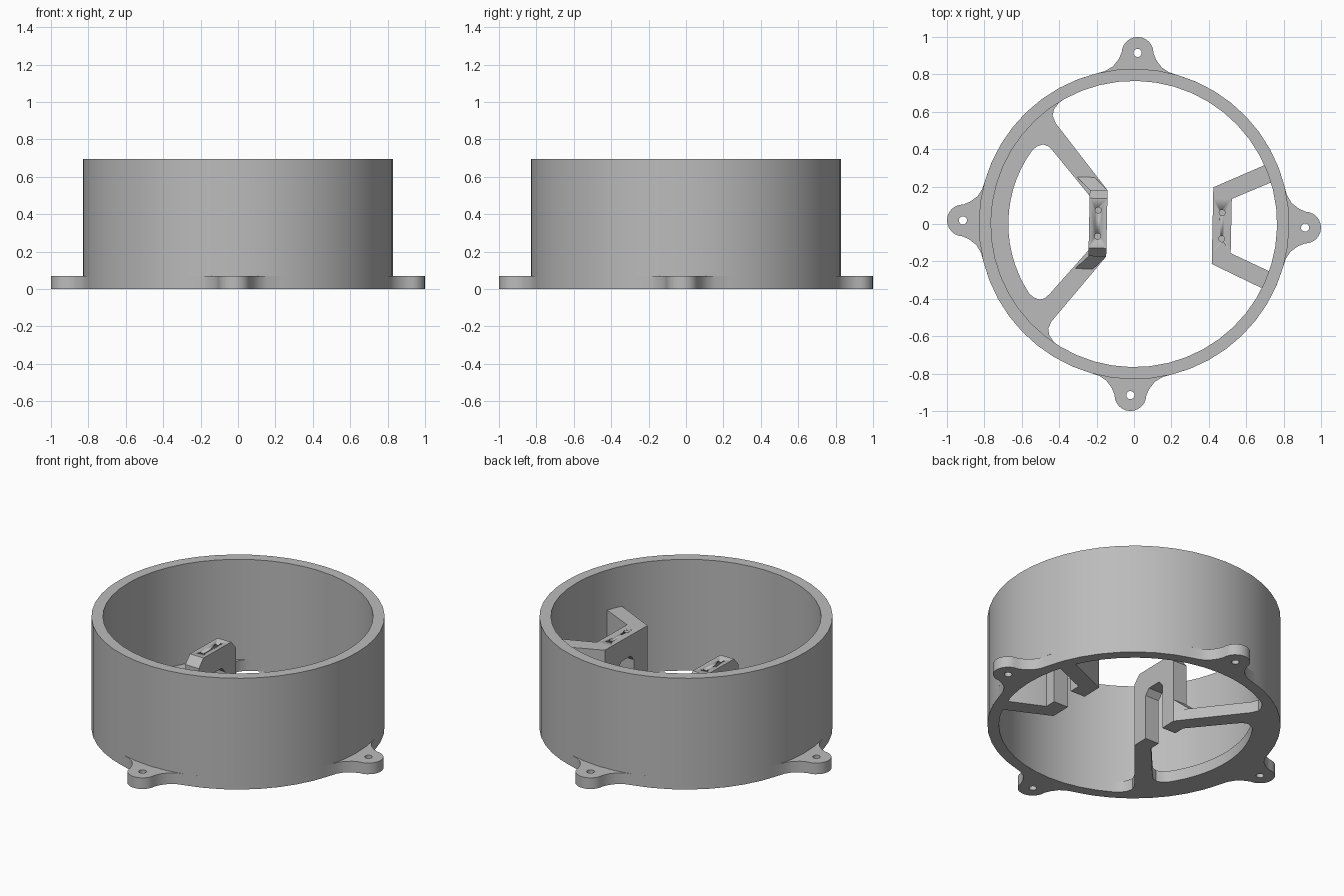
import bpy, bmesh
from math import radians, sin, cos, pi
from mathutils import Matrix, Vector

if "Cube" in bpy.data.objects:
    bpy.data.objects.remove(bpy.data.objects["Cube"])

SEG = 48
OUTER, INNER, FLOOR_R = 0.83, 0.765, 0.672
FLOOR, TALL, SADDLE = 0.07, 0.695, 0.445
TURN = Matrix.Rotation(radians(-1.2), 4, 'Z')
ALONG_X = Matrix.Rotation(radians(90), 4, 'Z') @ Matrix.Rotation(radians(90), 4, 'X')

grey = bpy.data.materials.new("grey_plastic")
grey.use_nodes = True
grey.diffuse_color = (0.5, 0.5, 0.5, 1)
grey.node_tree.nodes["Principled BSDF"].inputs["Base Color"].default_value = (0.5, 0.5, 0.5, 1)


def circle(r, cx=0, cy=0, n=SEG):
    return [(cx + r * cos(2 * pi * i / n), cy + r * sin(2 * pi * i / n)) for i in range(n)]


def arc(r, a, b, step=7.5):
    n = round(abs(b - a) / step)
    return [(r * cos(radians(a + (b - a) * i / n)), r * sin(radians(a + (b - a) * i / n)))
            for i in range(n + 1)]


def flip(points):
    return [(x, -y) for x, y in reversed(points)]


def add_mesh(name, mesh):
    mesh.materials.clear()
    mesh.materials.append(grey)
    ob = bpy.data.objects.new(name, mesh)
    bpy.context.collection.objects.link(ob)
    bpy.ops.object.select_all(action='DESELECT')
    ob.select_set(True)
    bpy.context.view_layer.objects.active = ob
    return ob


def prism(name, loops, low, high, frame=Matrix()):
    """Fill outline loops (inner loops are holes) and extrude from low to high."""
    curve = bpy.data.curves.new(name, 'CURVE')
    curve.dimensions, curve.fill_mode = '2D', 'BOTH'
    curve.extrude = (high - low) / 2
    for pts in loops:
        sp = curve.splines.new('POLY')
        sp.points.add(len(pts) - 1)
        for p, (x, y) in zip(sp.points, pts):
            p.co = (x, y, 0, 1)
        sp.use_cyclic_u = True
    temp = bpy.data.objects.new(name + "_outline", curve)
    bpy.context.collection.objects.link(temp)
    graph = bpy.context.evaluated_depsgraph_get()
    mesh = bpy.data.meshes.new_from_object(temp.evaluated_get(graph))
    bpy.data.objects.remove(temp)
    bm = bmesh.new()
    bm.from_mesh(mesh)
    bmesh.ops.remove_doubles(bm, verts=bm.verts, dist=0.0001)
    bmesh.ops.recalc_face_normals(bm, faces=bm.faces)
    bm.transform(TURN @ frame @ Matrix.Translation((0, 0, (low + high) / 2)))
    bm.to_mesh(mesh)
    bm.free()
    mesh.name = name
    ob = add_mesh(name, mesh)
    bpy.ops.object.shade_smooth_by_angle(angle=radians(25))
    return ob


def drill(ob, x, ys):
    """Blind screw holes in the top of a saddle."""
    for y in ys:
        tool = prism("drill", [circle(0.016, x, y, 16)], SADDLE - 0.1, SADDLE + 0.1)
        bpy.context.view_layer.objects.active = ob
        mod = ob.modifiers.new("hole", 'BOOLEAN')
        mod.operation, mod.solver, mod.object = 'DIFFERENCE', 'EXACT', tool
        bpy.ops.object.modifier_apply(modifier=mod.name)
        bpy.data.objects.remove(tool)


# Tall ring wall
prism("ring_wall", [circle(OUTER), circle(INNER)], FLOOR, TALL)

# Base plate: ring with four ears, arms and a shaped opening
half_ear = [(0.79, 0.25), (0.815, 0.17), (0.84, 0.13), (0.88, 0.1)]
tip = [(0.915 + 0.085 * cos(radians(a)), 0.085 * sin(radians(a))) for a in range(-90, 91, 15)]
ear = [(r, -t) for r, t in half_ear] + tip + half_ear[::-1]
outline, ear_holes = [], []
for k in range(4):
    c, s = round(cos(k * pi / 2)), round(sin(k * pi / 2))
    side = ear + arc(OUTER, 22.5, 67.5)
    outline += [(x * c - y * s, x * s + y * c) for x, y in side]
    ear_holes.append(circle(0.022, 0.915 * c, 0.915 * s, 16))
arm_edge = [(-0.415, 0.64), (-0.44, 0.605), (-0.447, 0.57), (-0.43, 0.53),
            (-0.145, 0.177), (-0.145, 0.075), (-0.24, 0.075), (-0.24, 0.145),
            (-0.44, 0.38), (-0.465, 0.405), (-0.495, 0.415), (-0.525, 0.405)]
opening = (arc(INNER, -120, 120) + arm_edge + arc(FLOOR_R, 145, 215, 5) + flip(arm_edge))
prism("base_plate", [outline, opening] + ear_holes, 0, FLOOR)

# Left-hand saddle: chamfered bridge with an arched slot
slot = [(0.075, 0), (0.075, 0.28), (0.045, 0.315)]
bridge = [(0.177, 0), (0.177, 0.395), (0.133, SADDLE)]
half = slot[::-1] + bridge
profile = half + [(-y, z) for y, z in reversed(half)]
saddle = prism("chamfered_saddle", [profile], -0.24, -0.145, ALONG_X)
drill(saddle, -0.193, (-0.07, 0.07))

# Sloped feet where the saddle meets the arms
for sign, label in ((1, "back"), (-1, "front")):
    bm = bmesh.new()
    for x, y, z in ((-0.24, 0.177, 0.14), (-0.145, 0.177, 0.14), (-0.24, 0.177, 0.05),
                    (-0.145, 0.177, 0.05), (-0.31, 0.245, 0.07), (-0.215, 0.245, 0.07),
                    (-0.31, 0.245, 0.05), (-0.215, 0.245, 0.05)):
        bm.verts.new(TURN @ Vector((x, y * sign, z)))
    bmesh.ops.convex_hull(bm, input=bm.verts)
    bmesh.ops.recalc_face_normals(bm, faces=bm.faces)
    foot = bpy.data.meshes.new(label + "_saddle_foot")
    bm.to_mesh(foot)
    bm.free()
    add_mesh(label + "_saddle_foot", foot)

# Right-hand saddle: slotted bar held by two full-height arms
half = slot[::-1] + [(0.145, 0), (0.145, SADDLE)]
profile = half + [(-y, z) for y, z in reversed(half)]
bar = prism("slotted_bar", [profile], 0.42, 0.52, ALONG_X)
drill(bar, 0.47, (-0.07, 0.07))
bar_arm = [(0.42, 0.145), (0.52, 0.145), (0.745, 0.245), (0.715, 0.34), (0.42, 0.205)]
prism("back_bar_arm", [bar_arm], 0, SADDLE)
prism("front_bar_arm", [flip(bar_arm)], 0, SADDLE)
